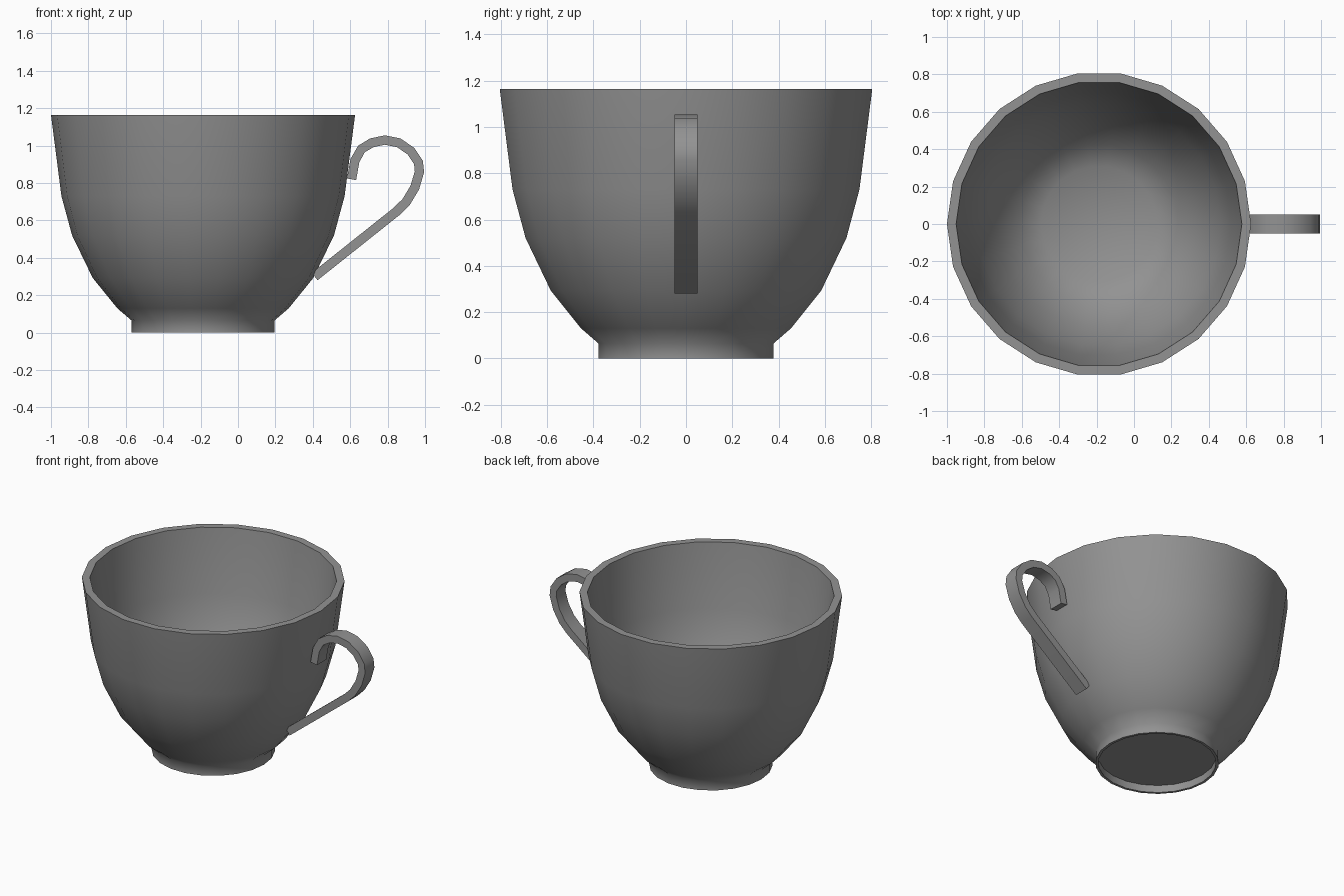
import bpy, bmesh, math
from mathutils import Vector

cube = bpy.data.objects.get("Cube")
if cube:
    bpy.data.objects.remove(cube, do_unlink=True)

grey = bpy.data.materials.new("grey_ceramic")
grey.use_nodes = True
colour = (0.29, 0.29, 0.29, 1)
grey.diffuse_color = colour
grey.node_tree.nodes["Principled BSDF"].inputs["Base Color"].default_value = colour

SIDES = 22
CUP_X = -0.187


def finish(name, bm, angle):
    bmesh.ops.recalc_face_normals(bm, faces=bm.faces)
    mesh = bpy.data.meshes.new(name)
    bm.to_mesh(mesh)
    bm.free()
    mesh.materials.append(grey)
    obj = bpy.data.objects.new(name, mesh)
    bpy.context.collection.objects.link(obj)
    bpy.ops.object.select_all(action='DESELECT')
    obj.select_set(True)
    bpy.context.view_layer.objects.active = obj
    bpy.ops.object.shade_smooth_by_angle(angle=math.radians(angle))
    return obj


# Cup body: recessed foot, outer wall, rim and inner bowl in one lathed profile
profile = [(0, 0.05), (0.365, 0.05), (0.365, 0), (0.382, 0), (0.382, 0.065),
           (0.458, 0.13), (0.59, 0.293), (0.70, 0.52), (0.757, 0.73), (0.813, 1.165),
           (0.764, 1.165), (0.707, 0.74), (0.652, 0.54), (0.55, 0.33),
           (0.425, 0.175), (0.31, 0.11), (0, 0.09)]
bm = bmesh.new()
verts = [bm.verts.new((r, 0, z)) for r, z in profile]
edges = [bm.edges.new(pair) for pair in zip(verts, verts[1:])]
bmesh.ops.spin(bm, geom=verts + edges, cent=(0, 0, 0), axis=(0, 0, 1),
               angle=math.tau, steps=SIDES, use_merge=True)
bmesh.ops.remove_doubles(bm, verts=bm.verts, dist=0.0005)
cup = finish("cup_body", bm, 50)
cup.location.x = CUP_X

# Handle: flat strap swept along a hooked path
path = [Vector(p) for p in [
    (0.607, 0.82), (0.625, 0.92), (0.66, 0.982), (0.715, 1.015), (0.785, 1.03),
    (0.86, 1.015), (0.925, 0.97), (0.965, 0.91), (0.97, 0.86), (0.945, 0.775),
    (0.90, 0.70), (0.85, 0.65), (0.41, 0.30)]]
HALF_THICK, HALF_WIDTH = 0.025, 0.05
bm = bmesh.new()
rings = []
for i, p in enumerate(path):
    t = (path[min(i + 1, len(path) - 1)] - p).normalized() + (p - path[max(i - 1, 0)]).normalized()
    t.normalize()
    n = Vector((-t.y, t.x)) * HALF_THICK
    rings.append([bm.verts.new((p.x + s * n.x, y, p.y + s * n.y))
                  for s, y in ((1, -HALF_WIDTH), (1, HALF_WIDTH),
                               (-1, HALF_WIDTH), (-1, -HALF_WIDTH))])
for a, b in zip(rings, rings[1:]):
    for k in range(4):
        j = (k + 1) % 4
        bm.faces.new((a[k], a[j], b[j], b[k]))
bm.faces.new(rings[0])
bm.faces.new(rings[-1])
finish("handle", bm, 40)
